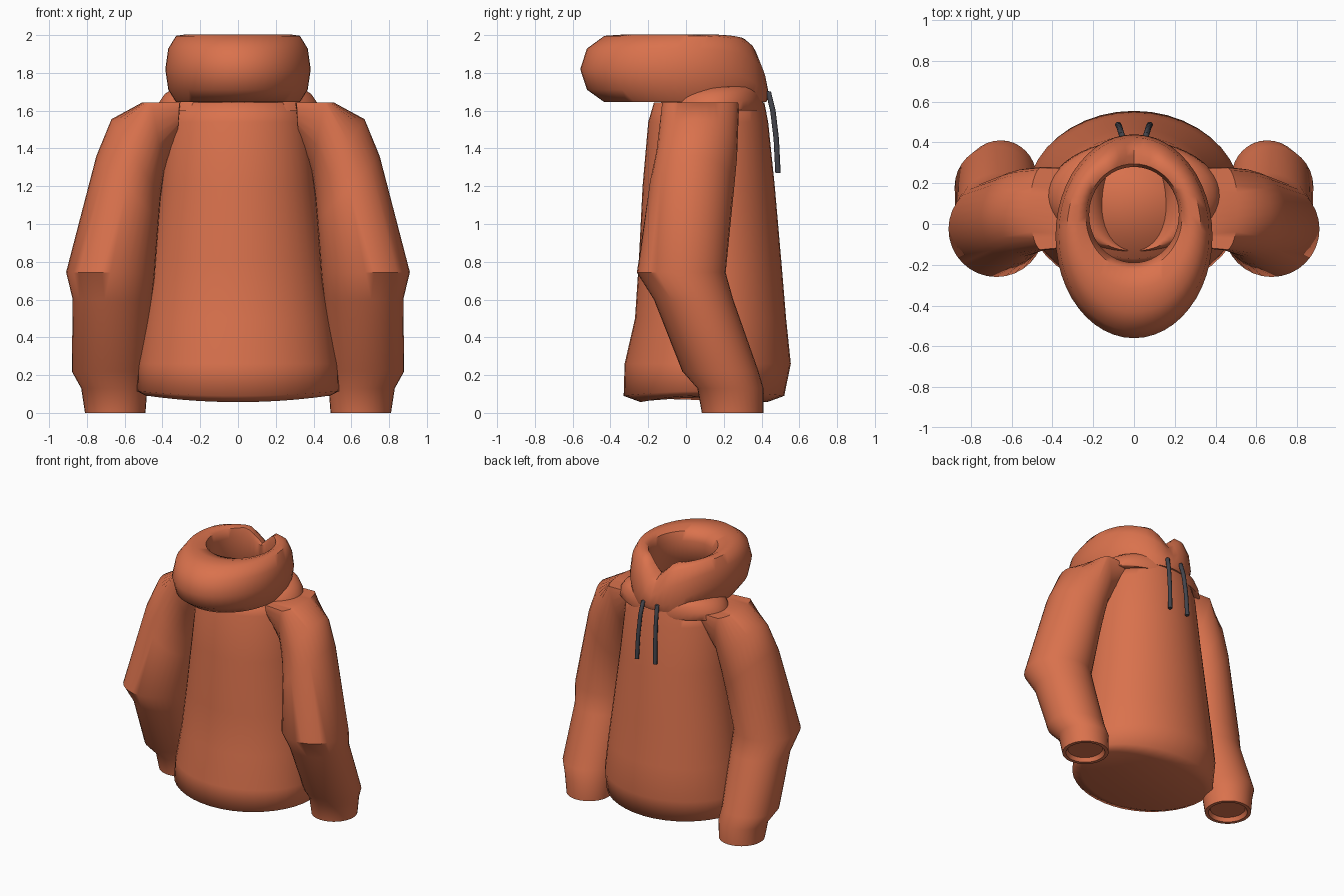
import bpy
import bmesh
from math import sin, cos, pi, radians
from mathutils import Vector

if "Cube" in bpy.data.objects:
    bpy.data.objects.remove(bpy.data.objects["Cube"])


def material(name, rgb):
    mat = bpy.data.materials.new(name)
    mat.use_nodes = True
    mat.diffuse_color = (*rgb, 1)
    mat.node_tree.nodes["Principled BSDF"].inputs["Base Color"].default_value = (*rgb, 1)
    return mat


ORANGE = material("burnt orange fabric", (0.70, 0.168, 0.074))
SLATE = material("dark slate cord", (0.055, 0.057, 0.07))
SHOULDER_Z = 1.642


def loft(name, rings, mat, closed=False, angle=40):
    """Skin a list of equal rings; close it as a loop or cap both ends."""
    bm = bmesh.new()
    rows = [[bm.verts.new(p) for p in ring] for ring in rings]
    n = len(rows[0])
    pairs = list(zip(rows, rows[1:]))
    if closed:
        pairs.append((rows[-1], rows[0]))
    for a, b in pairs:
        for i in range(n):
            j = (i + 1) % n
            bm.faces.new((a[i], a[j], b[j], b[i]))
    if not closed:
        bm.faces.new(rows[0])
        bm.faces.new(rows[-1])
    bmesh.ops.recalc_face_normals(bm, faces=bm.faces)
    mesh = bpy.data.meshes.new(name)
    bm.to_mesh(mesh)
    bm.free()
    mesh.materials.append(mat)
    obj = bpy.data.objects.new(name, mesh)
    bpy.context.collection.objects.link(obj)
    bpy.ops.object.select_all(action='DESELECT')
    obj.select_set(True)
    bpy.context.view_layer.objects.active = obj
    bpy.ops.object.shade_smooth_by_angle(angle=radians(angle))
    return obj


def turn(n):
    return [2 * pi * i / n for i in range(n)]


# Body: oval sections (height, half width, back y, front y, dip of the hem)
def body_ring(z, rx, y0, y1, dip):
    cy, ry = (y0 + y1) / 2, (y1 - y0) / 2
    return [(rx * cos(t), cy + ry * sin(t), z + dip * cos(t) ** 2) for t in turn(40)]


body = [
    (0.057, 0.49, -0.24, 0.43, 0.035),
    (0.09, 0.535, -0.33, 0.52, 0.025),
    (0.26, 0.53, -0.325, 0.555, 0),
    (0.5, 0.50, -0.27, 0.53, 0),
    (0.8, 0.46, -0.25, 0.505, 0),
    (1.2, 0.41, -0.23, 0.47, 0),
    (1.54, 0.375, -0.20, 0.435, 0),
    (SHOULDER_Z, 0.335, -0.17, 0.415, 0),
]
loft("hoodie_body", [body_ring(*r) for r in body], ORANGE, angle=75)


# Sleeves: sections (outer x, outer z, inner x, inner z, centre y, half depth)
def sleeve_ring(side, ox, oz, ix, iz, cy, ry):
    ring = []
    for t in turn(32):
        k = (1 + cos(t)) / 2
        z = min(iz + (oz - iz) * k, SHOULDER_Z)
        ring.append((side * (ix + (ox - ix) * k), cy + ry * sin(t), z))
    return ring


sleeve = [
    (0.30, 1.83, 0.32, 1.45, 0.08, 0.195),
    (0.51, 1.93, 0.39, 1.28, 0.075, 0.205),
    (0.67, 1.555, 0.41, 1.14, 0.055, 0.215),
    (0.75, 1.36, 0.42, 1.02, 0.03, 0.225),
    (0.91, 0.745, 0.44, 0.74, -0.025, 0.235),
    (0.875, 0.60, 0.455, 0.60, 0.04, 0.21),
    (0.88, 0.22, 0.48, 0.22, 0.182, 0.202),
    (0.83, 0.13, 0.48, 0.13, 0.235, 0.175),
    (0.81, 0.0, 0.49, 0.0, 0.247, 0.163),
    (0.785, 0.0, 0.515, 0.0, 0.247, 0.138),
    (0.77, 0.03, 0.53, 0.03, 0.245, 0.125),
]
for side, label in ((1, "left"), (-1, "right")):
    loft(label + "_sleeve", [sleeve_ring(side, *r) for r in sleeve], ORANGE)


# Fabric rolls lie between an outer and an inner oval (centre y, rx, ry)
def roll(name, outer, inner, steps, shape):
    rings = []
    for t in turn(48):
        def on(oval):
            return Vector((oval[1] * cos(t), oval[0] + oval[2] * sin(t), 0))
        a, b = on(outer), on(inner)
        ring = []
        for f in turn(steps):
            p = (a + b) / 2 + (a - b) / 2 * cos(f)
            p.z = shape(p, t, f)
            ring.append(p)
        rings.append(ring)
    return loft(name, rings, ORANGE, closed=True, angle=50)


# Hood: raised lip around the opening, slope and small notch at the chest
def hood_shape(p, t, f):
    z = 1.82 + 0.185 * sin(f)
    z += 0.10 * ((1 - cos(f)) / 2) ** 6
    z -= 0.14 * max(0, sin(t)) ** 4 * ((1 + cos(f)) / 2) ** 1.5
    if p.y > 0:
        notch = max(0, 1 - abs(p.x) / 0.11)
        z -= 0.10 * notch * max(0, sin(f) - 0.5 * min(0, cos(f)))
    return max(z, SHOULDER_Z + 0.003)


roll("hood", (-0.06, 0.385, 0.50), (0.045, 0.22, 0.235), 10, hood_shape)


# Collar: a low roll on both shoulders that fades into the body front and back
def collar_shape(p, t, f):
    rise = 0.14 * (0.4 + 0.6 * abs(cos(t)) ** 0.5)
    return max(1.59 + rise * sin(f) + 0.1 * (p.y - 0.15), 1.6)


roll("collar", (0.135, 0.43, 0.275), (0.12, 0.145, 0.245), 16, collar_shape)


# Drawstrings: thin hanging tubes
path = [(0.055, 0.41, 1.69), (0.06, 0.437, 1.695), (0.067, 0.46, 1.6),
        (0.073, 0.478, 1.45), (0.078, 0.487, 1.27)]
for side, label in ((1, "left"), (-1, "right")):
    pts = [Vector((side * x, y, z)) for x, y, z in path]
    rings = []
    for i, p in enumerate(pts):
        d = (pts[min(i + 1, len(pts) - 1)] - pts[max(i - 1, 0)]).normalized()
        u = Vector((1, 0, 0))
        u = (u - d * u.dot(d)).normalized()
        v = d.cross(u)
        rings.append([p + 0.015 * (u * cos(t) + v * sin(t)) for t in turn(10)])
    loft(label + "_drawstring", rings, SLATE, angle=60)
